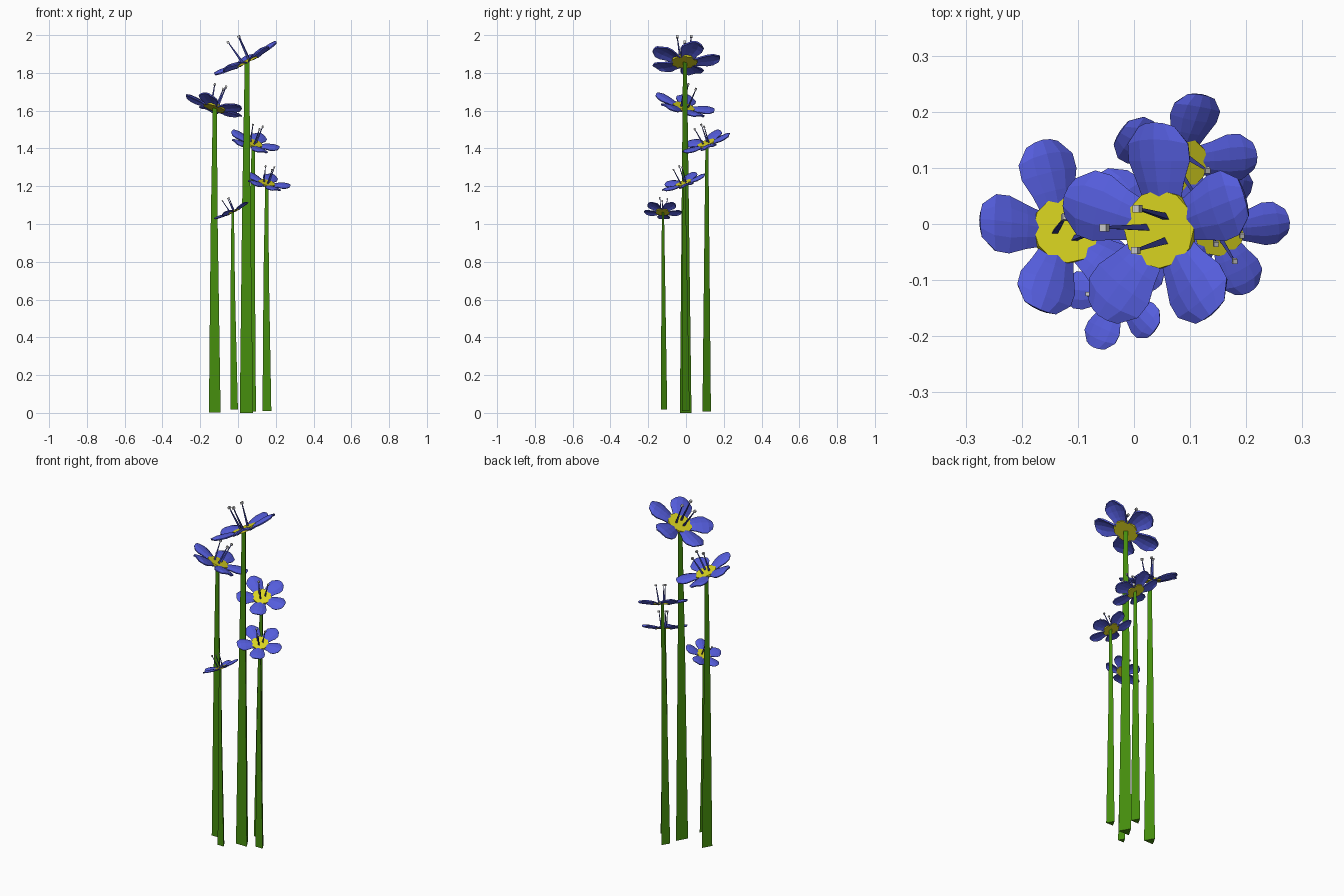
import bpy, bmesh, math
from mathutils import Vector, Matrix

if "Cube" in bpy.data.objects:
    bpy.data.objects.remove(bpy.data.objects["Cube"])


def material(name, rgb):
    m = bpy.data.materials.new(name)
    m.diffuse_color = (*rgb, 1)
    m.use_nodes = True
    m.node_tree.nodes["Principled BSDF"].inputs["Base Color"].default_value = m.diffuse_color
    return m


BLUE = material("petal_blue", (0.09, 0.11, 0.72))
NAVY = material("filament_navy", (0.04, 0.05, 0.3))
YELLOW = material("disc_yellow", (0.72, 0.68, 0.015))
GREEN = material("stem_green", (0.06, 0.27, 0.004))


def finish(bm, name, mat=None, matrix=None):
    bmesh.ops.recalc_face_normals(bm, faces=bm.faces)
    me = bpy.data.meshes.new(name)
    bm.to_mesh(me)
    bm.free()
    ob = bpy.data.objects.new(name, me)
    if matrix:
        ob.matrix_world = matrix
    if mat:
        me.materials.append(mat)
    bpy.context.collection.objects.link(ob)
    return ob


def loft(bm, rings):
    # Closed tube through (centre, radius) three-sided rings
    loops = []
    for c, r in rings:
        loops.append([bm.verts.new(Vector(c) + Vector((r * math.cos(a), r * math.sin(a), 0)))
                      for a in (math.radians(d) for d in (90, 210, 330))])
    for a, b in zip(loops, loops[1:]):
        for i in range(3):
            bm.faces.new((a[i], a[(i + 1) % 3], b[(i + 1) % 3], b[i]))
    bm.faces.new(loops[0])
    bm.faces.new(loops[-1])


# Petal rows: distance from centre, half width, height
PETAL = [(0.052, 0.036, 0.002), (0.085, 0.046, 0.012), (0.122, 0.060, 0.020),
         (0.160, 0.059, 0.025), (0.190, 0.034, 0.023)]


def petals(name, phase, matrix):
    bm = bmesh.new()
    us = (-1, -0.5, 0, 0.5, 1)
    for k in range(5):
        rot = Matrix.Rotation(math.radians(phase + 72 * k), 3, 'Z')
        rows = []
        for d, w, h in PETAL:
            rows.append([bm.verts.new(rot @ Vector((d - 0.008 * u * u * (d > 0.13), w * u,
                                                    h - 0.017 * u * u * w / 0.06)))
                         for u in us])
        for a, b in zip(rows, rows[1:]):
            for i in range(4):
                bm.faces.new((a[i], b[i], b[i + 1], a[i + 1]))
    ob = finish(bm, name, BLUE, matrix)
    mod = ob.modifiers.new("thickness", 'SOLIDIFY')
    mod.thickness = 0.008
    mod.offset = 0


def flower(n, scale, base, head, normal, phase):
    # Tapered triangular stem with a slight bend
    base, head = Vector(base), Vector(head)
    up = Vector(normal).normalized()
    mid = base.lerp(head, 0.6) - Vector((0.003, 0, 0))
    bm = bmesh.new()
    loft(bm, [(base, 0.041 * scale), (mid, 0.025 * scale), (head, 0.014 * scale)])
    finish(bm, f"stem_{n}", GREEN)

    frame = (Matrix.Translation(head) @ Vector((0, 0, 1)).rotation_difference(up).to_matrix().to_4x4()
             @ Matrix.Scale(scale, 4))
    petals(f"petals_{n}", phase, frame)

    # Flower disc
    bm = bmesh.new()
    bmesh.ops.create_cone(bm, cap_ends=True, segments=12, radius1=0.070, radius2=0.070, depth=0.016)
    finish(bm, f"disc_{n}", YELLOW, frame)

    # Three filaments with cube tips
    stalks, tips = bmesh.new(), bmesh.new()
    for deg in (57, 177, 297):
        a = math.radians(deg + phase - 18)
        d = Vector((math.cos(a), math.sin(a), 0))
        tip = d * 0.043 + Vector((0, 0, 0.135))
        loft(stalks, [(d * 0.024, 0.008), (tip, 0.003)])
        bmesh.ops.create_cube(tips, size=0.013, matrix=Matrix.Translation(tip))
    finish(stalks, f"filaments_{n}", NAVY, frame)
    finish(tips, f"filament_tips_{n}", None, frame)


# scale, stem base, head centre, facing direction, petal phase
FLOWERS = [
    (1.00, (0.045, -0.012, 0.0), (0.048, -0.009, 1.862), (-0.52, 0, 1), 18),
    (0.87, (-0.123, -0.008, 0.002), (-0.123, -0.012, 1.618), (0.32, 0.28, 1), 33),
    (0.73, (0.069, 0.102, 0.007), (0.081, 0.108, 1.425), (0.30, -0.38, 1), 5),
    (0.66, (0.153, -0.008, 0.010), (0.152, -0.012, 1.215), (0.25, -0.35, 1), 8),
    (0.55, (-0.020, -0.122, 0.018), (-0.028, -0.124, 1.065), (-0.50, 0.05, 1), 31),
]
for i, f in enumerate(FLOWERS, 1):
    flower(i, *f)
